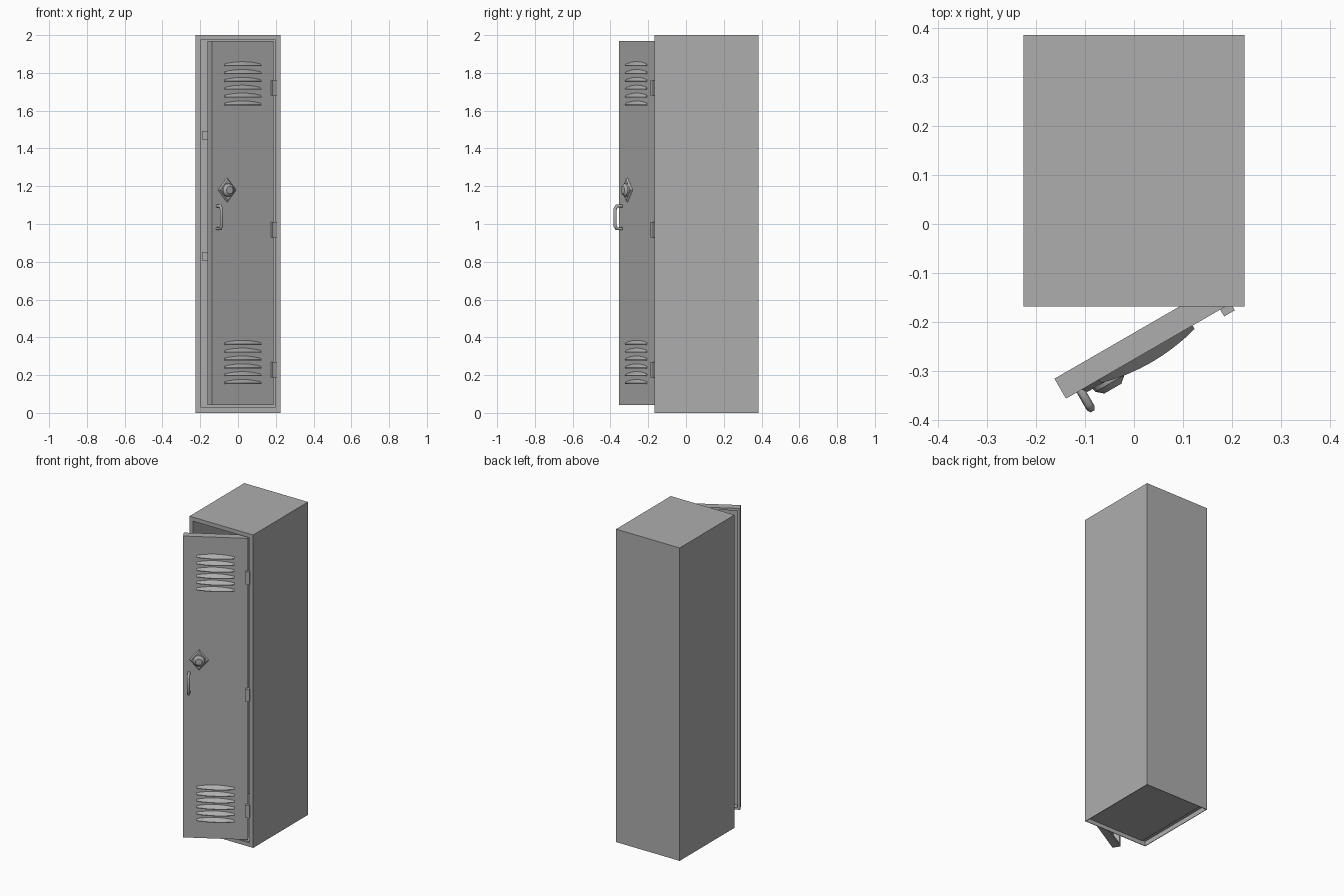
import bpy, bmesh, math
from mathutils import Matrix, Vector

cube = bpy.data.objects.get("Cube")
if cube:
    bpy.data.objects.remove(cube, do_unlink=True)

grey = bpy.data.materials.new("locker_grey")
grey.use_nodes = True
colour = (0.42, 0.42, 0.42, 1)
grey.diffuse_color = colour
grey.node_tree.nodes["Principled BSDF"].inputs["Base Color"].default_value = colour

# The door swings 30 degrees open on its hinge; door parts are built in its own frame
DOOR = Matrix.Translation((0.187, -0.168, 0)) @ Matrix.Rotation(math.radians(30), 4, "Z")
HALF_W, FRONT, BACK, HEIGHT = 0.225, -0.168, 0.385, 2.0
WALL, FRAME = 0.005, 0.036
DOOR_W, DOOR_T, DOOR_LOW, DOOR_HIGH = 0.376, 0.047, 0.042, 1.968


def finish(name, bm, matrix=Matrix()):
    bmesh.ops.recalc_face_normals(bm, faces=bm.faces)
    mesh = bpy.data.meshes.new(name)
    bm.to_mesh(mesh)
    bm.free()
    mesh.materials.append(grey)
    obj = bpy.data.objects.new(name, mesh)
    obj.matrix_world = matrix
    bpy.context.collection.objects.link(obj)
    return obj


def add_box(bm, low, high):
    low, high = Vector(low), Vector(high)
    size = Matrix.Diagonal((*(high - low), 1))
    bmesh.ops.create_cube(bm, size=1, matrix=Matrix.Translation((low + high) / 2) @ size)


def boxes(name, spans, matrix=Matrix()):
    bm = bmesh.new()
    for low, high in spans:
        add_box(bm, low, high)
    return finish(name, bm, matrix)


# Cabinet: one block whose front and underside are inset and pushed in
bm = bmesh.new()
add_box(bm, (-HALF_W, FRONT, 0), (HALF_W, BACK, HEIGHT))
bm.faces.ensure_lookup_table()
front = next(f for f in bm.faces if f.normal.y < -0.9)
under = next(f for f in bm.faces if f.normal.z < -0.9)
bmesh.ops.inset_region(bm, faces=[front], thickness=FRAME)
bmesh.ops.inset_region(bm, faces=[under], thickness=WALL)


def push(bm, face, offset):
    result = bmesh.ops.extrude_face_region(bm, geom=[face])
    verts = [v for v in result["geom"] if isinstance(v, bmesh.types.BMVert)]
    bmesh.ops.translate(bm, verts=verts, vec=offset)
    bmesh.ops.delete(bm, geom=[face], context="FACES_ONLY")


push(bm, front, (0, BACK - FRONT - 0.01, 0))
push(bm, under, (0, 0, 0.03))
finish("cabinet", bm)

# Latch strikes on the free side of the opening
boxes("latch_strikes", [((-0.19, -0.14, z - 0.022), (-0.155, -0.13, z + 0.022))
                        for z in (0.83, 1.47)])

# Door pan, hollow at the back
bm = bmesh.new()
add_box(bm, (-DOOR_W, 0, DOOR_LOW), (0, DOOR_T, DOOR_HIGH))
rear = next(f for f in bm.faces if f.normal.y > 0.9)
bmesh.ops.inset_region(bm, faces=[rear], thickness=0.02)
push(bm, rear, (0, -0.037, 0))
finish("door", bm, DOOR)


# Louvres: bowed hoods, deepest and tallest in the middle
def add_louvre(bm, z, steps=8, half=0.11):
    rows = []
    for i in range(steps + 1):
        t = 2 * i / steps - 1
        bulge = 1 - t * t
        x = -DOOR_W / 2 + t * half
        depth = 0.008 + 0.015 * bulge
        top = z + 0.012 + 0.012 * bulge
        rows.append([bm.verts.new(p) for p in
                     ((x, 0, z), (x, -depth, z), (x, -depth, z + 0.004), (x, 0, top))])
    for a, b in zip(rows, rows[1:]):
        for j in range(3):
            bm.faces.new((a[j], b[j], b[j + 1], a[j + 1]))
    bm.faces.new(rows[0])
    bm.faces.new(rows[-1])


for name, start in (("lower_louvres", 0.153), ("upper_louvres", 1.628)):
    bm = bmesh.new()
    for i in range(6):
        add_louvre(bm, start + i * 0.0415)
    finish(name, bm, DOOR)


# Discs facing out of the door, used for the lock
def add_disc(bm, x, z, sides, r1, r2, y1, y2, stretch=1):
    place = (Matrix.Translation((x, -(y1 + y2) / 2, z)) @ Matrix.Diagonal((1, 1, stretch, 1))
             @ Matrix.Rotation(math.radians(90), 4, "X"))
    bmesh.ops.create_cone(bm, cap_ends=True, segments=sides, radius1=r1, radius2=r2,
                          depth=y2 - y1, matrix=place)


LOCK_X, LOCK_Z = -0.283, 1.18
bm = bmesh.new()
add_disc(bm, LOCK_X, LOCK_Z, 4, 0.056, 0.048, 0, 0.01, 1.18)
finish("lock_plate", bm, DOOR)
bm = bmesh.new()
add_disc(bm, LOCK_X, LOCK_Z, 20, 0.036, 0.034, 0.01, 0.018)
add_disc(bm, LOCK_X, LOCK_Z, 20, 0.034, 0.02, 0.018, 0.03)
finish("lock_dial", bm, DOOR)

# Pull handle: a bent bar
curve = bpy.data.curves.new("handle", "CURVE")
curve.dimensions = "3D"
curve.bevel_depth = 0.009
curve.bevel_resolution = 1
curve.use_fill_caps = True
path = [(0, 0.975), (0.032, 0.975), (0.042, 0.99), (0.042, 1.08), (0.032, 1.095), (0, 1.095)]
line = curve.splines.new("POLY")
line.points.add(len(path) - 1)
for point, (out, z) in zip(line.points, path):
    point.co = (-0.342, -out, z, 1)
curve.materials.append(grey)
handle = bpy.data.objects.new("handle", curve)
handle.matrix_world = DOOR
bpy.context.collection.objects.link(handle)

# Hinges: knuckles at the hinged edge
boxes("hinges", [((-0.013, -0.016, z - 0.041), (0.012, 0.006, z + 0.041))
                 for z in (0.228, 0.97, 1.72)], DOOR)
